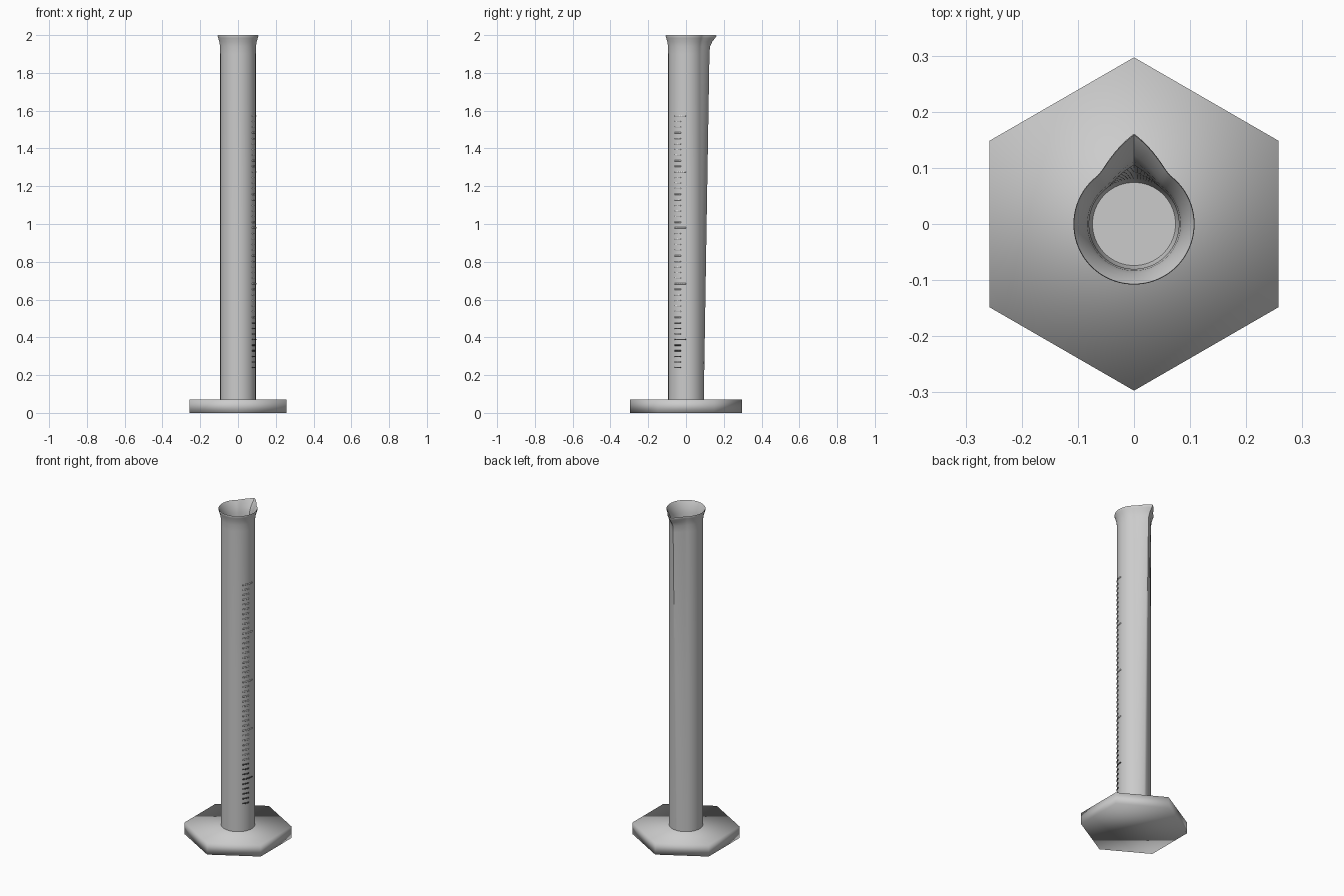
import bpy, bmesh, math

cube = bpy.data.objects.get("Cube")
if cube:
    bpy.data.objects.remove(cube)


def material(name, value):
    m = bpy.data.materials.new(name)
    m.use_nodes = True
    colour = (value, value, value, 1)
    m.diffuse_color = colour
    m.node_tree.nodes["Principled BSDF"].inputs["Base Color"].default_value = colour
    return m


def make_object(name, bm, mats, angle):
    bmesh.ops.recalc_face_normals(bm, faces=bm.faces)
    mesh = bpy.data.meshes.new(name)
    bm.to_mesh(mesh)
    bm.free()
    for m in mats:
        mesh.materials.append(m)
    ob = bpy.data.objects.new(name, mesh)
    bpy.context.collection.objects.link(ob)
    bpy.ops.object.select_all(action='DESELECT')
    ob.select_set(True)
    bpy.context.view_layer.objects.active = ob
    bpy.ops.object.shade_smooth_by_angle(angle=math.radians(angle))
    return ob


grey = material("grey plastic", 0.6)
dark = material("dark mark", 0.08)
light = material("light mark", 0.8)

# Hexagonal foot, softly shaded across its edges
bm = bmesh.new()
bmesh.ops.create_cone(bm, cap_ends=True, segments=6, radius1=0.297, radius2=0.297, depth=0.07)
corner = max(bm.verts, key=lambda v: v.co.y).co
turn = math.pi / 2 - math.atan2(corner.y, corner.x)
for v in bm.verts:
    a = math.atan2(v.co.y, v.co.x) + turn
    v.co = (0.297 * math.cos(a), 0.297 * math.sin(a), v.co.z + 0.035)
make_object("foot", bm, [grey], 180)

# Tube: outer wall, rim, inner wall and floor as (radius, height, spout reach)
SEGMENTS = 96
profile = [
    (0.094, 0.065, 0.0), (0.094, 1.0, 0.015), (0.094, 1.9, 0.03), (0.095, 1.94, 0.032),
    (0.099, 1.965, 0.04), (0.105, 1.985, 0.05), (0.108, 1.995, 0.053), (0.107, 2.0, 0.052),
    (0.104, 1.995, 0.049), (0.097, 1.98, 0.043), (0.089, 1.96, 0.034), (0.083, 1.935, 0.028),
    (0.08, 1.9, 0.025), (0.08, 1.0, 0.013), (0.08, 0.1, 0.0), (0.074, 0.082, 0.0),
]
bm = bmesh.new()
rings = []
for radius, z, reach in profile:
    ring = []
    for i in range(SEGMENTS):
        a = 2 * math.pi * i / SEGMENTS
        off = min(a, 2 * math.pi - a)
        r = radius + reach * max(0, 1 - off / 0.65) ** 1.5
        ring.append(bm.verts.new((r * math.sin(a), r * math.cos(a), z)))
    rings.append(ring)
for low, high in zip(rings, rings[1:]):
    for i in range(SEGMENTS):
        j = (i + 1) % SEGMENTS
        bm.faces.new((low[i], low[j], high[j], high[i]))
bm.faces.new(rings[0])
bm.faces.new(rings[-1])
make_object("tube_with_spout", bm, [grey], 40)

# Graduation marks wrapped around the tube side
bm = bmesh.new()
STEP = 0.0296
for k in range(46):
    z = 0.24 + STEP * k
    end = 0.0 if k % 10 == 5 else -0.026
    a0, a1 = math.asin(-0.06 / 0.095), math.asin(end / 0.095)
    pairs = []
    for i in range(7):
        a = a0 + (a1 - a0) * i / 6
        pairs.append([bm.verts.new((0.0955 * math.cos(a), 0.0955 * math.sin(a), z + h))
                      for h in (-0.003, 0.003)])
    for p, q in zip(pairs, pairs[1:]):
        face = bm.faces.new((p[0], q[0], q[1], p[1]))
        face.material_index = 0 if z < 0.49 else 1
marks = make_object("graduation_marks", bm, [dark, light], 30)
solid = marks.modifiers.new("thickness", 'SOLIDIFY')
solid.thickness = 0.003
solid.offset = 0
